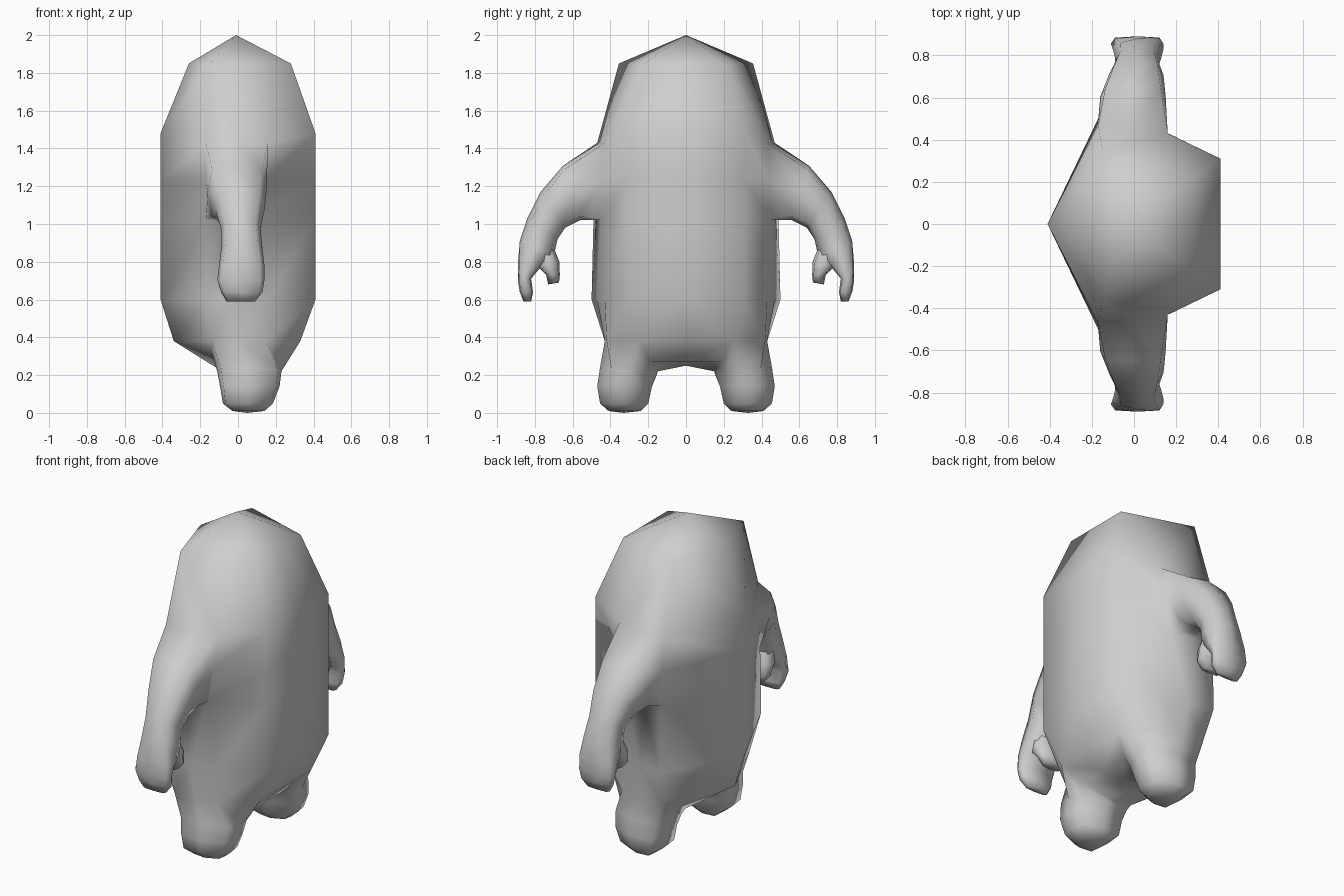
import bpy, bmesh

if "Cube" in bpy.data.objects:
    bpy.data.objects.remove(bpy.data.objects["Cube"])

skin = bpy.data.materials.new("plain grey")
skin.diffuse_color = (0.62, 0.62, 0.62, 1)
skin.use_nodes = True
skin.node_tree.nodes["Principled BSDF"].inputs["Base Color"].default_value = skin.diffuse_color

# Eight points round a limb: (x, outer/inner) starting at the rear outer corner
OCTAGON = [(-1, 1), (0, 1), (1, 1), (1, 0), (1, -1), (0, -1), (-1, -1), (-1, 0)]


def limb_ring(bm, outer, inner, x0, x1, c, nose=None):
    """Ring spanning outer to inner (y, z) and x0 to x1; c squares the corners, nose narrows the front."""
    ring = []
    for u, v in OCTAGON:
        if u and v:
            u, v = u * c, v * (nose if nose and u > 0 else c)
        t = (1 + v) / 2
        ring.append(bm.verts.new(((x0 + x1) / 2 + u * (x1 - x0) / 2,
                                  inner[0] + t * (outer[0] - inner[0]),
                                  inner[1] + t * (outer[1] - inner[1]))))
    return ring


def bridge(bm, a, b, closed=True):
    n = len(a)
    for i in range(n if closed else n - 1):
        j = (i + 1) % n
        bm.faces.new((a[i], a[j], b[j], b[i]))


def limb(bm, root, rings, tip=None):
    """Extend a limb from a root ring through the given sections and close the end."""
    loop = root
    for r in rings:
        nxt = limb_ring(bm, *r)
        bridge(bm, loop, nxt)
        loop = nxt
    if tip:
        t = bm.verts.new(tip)
        for i in range(8):
            bm.faces.new((loop[i], loop[(i + 1) % 8], t))
    else:
        bm.faces.new(loop)


def finish(name, bm):
    bmesh.ops.recalc_face_normals(bm, faces=bm.faces[:])
    for f in bm.faces:
        f.smooth = True
    me = bpy.data.meshes.new(name)
    bm.to_mesh(me)
    bm.free()
    me.materials.append(skin)
    ob = bpy.data.objects.new(name, me)
    bpy.context.collection.objects.link(ob)
    m = ob.modifiers.new("mirror", 'MIRROR')
    m.use_axis = (False, True, False)
    m.merge_threshold = 0.001


bm = bmesh.new()


def V(*p):
    return bm.verts.new(p)


def F(*v):
    bm.faces.new(v)


def body_row(back, side, mid, front, z, z_ends=None):
    """Half section: back, side, side centre, side front, front corner, front middle."""
    e = z_ends or z
    centre = ((side[0] + mid[0]) / 2, (side[1] + mid[1]) / 2 + 0.005)
    return [V(back, 0, e), V(*side, z), V(*centre, z), V(*mid, z),
            V(*front, e), V(front[0], 0, e)]


# Torso: half sections from hip to shoulder, leaving the arm socket open
rows = [
    body_row(-0.34, (-0.14, 0.43), (0.15, 0.42), (0.33, 0.25), 0.38),
    body_row(-0.41, (-0.17, 0.50), (0.16, 0.43), (0.41, 0.31), 0.60),
    body_row(-0.41, (-0.17, 0.49), (0.11, 0.45), (0.41, 0.31), 1.02),
    body_row(-0.41, (-0.17, 0.48), (0.14, 0.44), (0.41, 0.31), 1.23),
    body_row(-0.41, (-0.17, 0.47), (0.16, 0.43), (0.41, 0.31), 1.43, 1.48),
]
for k in range(4):
    a, b = rows[k], rows[k + 1]
    if k < 2:
        bridge(bm, a, b, closed=False)
    else:
        bridge(bm, a[:2], b[:2], closed=False)
        bridge(bm, a[3:], b[3:], closed=False)

# Domed head
K, S, C, M, Fr, N = rows[4]
hk, hs = V(-0.26, 0, 1.85), V(-0.15, 0.355, 1.85)
hf, hn, apex = V(0.28, 0.22, 1.85), V(0.28, 0, 1.85), V(-0.01, 0, 2.0)
for f in ((K, S, hs, hk), (S, C, hs), (C, M, hs), (M, hf, hs), (M, Fr, hf),
          (Fr, N, hn, hf), (hk, hs, apex), (hs, hf, apex), (hf, hn, apex)):
    F(*f)

# Underside between the legs
K, S, C, M, Fr, N = rows[0]
bf, bm_, bs = V(0.23, 0.19, 0.27), V(0.07, 0.15, 0.22), V(-0.10, 0.15, 0.23)
bf0, bm0, bs0 = V(0.23, 0, 0.27), V(0.07, 0, 0.25), V(-0.14, 0, 0.29)
q = V(-0.14, 0.28, 0.32)
for f in ((Fr, N, bf0, bf), (bf, bf0, bm0, bm_), (bm_, bm0, bs0, bs),
          (K, S, q), (K, q, bs), (K, bs, bs0)):
    F(*f)

# Stubby legs grown from the hip, square behind and narrow in front
limb(bm, [S, C, M, Fr, bf, bm_, bs, q], (
    ((0.455, 0.24), (0.155, 0.20), -0.11, 0.23, 0.88, 0.6),
    ((0.47, 0.14), (0.18, 0.14), -0.095, 0.22, 0.88, 0.6),
    ((0.455, 0.05), (0.20, 0.05), -0.08, 0.185, 0.9, 0.6),
    ((0.41, 0.01), (0.24, 0.01), -0.03, 0.14, 0.9, 0.6)), tip=(0.05, 0.33, 0.0))

# Curved arms grown from the shoulder, ending in mitten hands
t, m, b = rows[4], rows[3], rows[2]
limb(bm, [t[1], t[2], t[3], m[3], b[3], b[2], b[1], m[1]], (
    ((0.65, 1.31), (0.56, 1.02), -0.16, 0.15, 0.85),
    ((0.77, 1.17), (0.64, 0.98), -0.12, 0.14, 0.78),
    ((0.84, 1.03), (0.68, 0.92), -0.09, 0.12, 0.76),
    ((0.88, 0.91), (0.70, 0.83), -0.09, 0.13, 0.78),
    ((0.89, 0.79), (0.77, 0.77), -0.10, 0.14, 0.84),
    ((0.89, 0.70), (0.82, 0.71), -0.11, 0.14, 0.84),
    ((0.88, 0.64), (0.81, 0.64), -0.09, 0.13, 0.84),
    ((0.86, 0.59), (0.82, 0.59), -0.06, 0.09, 0.84)))
finish("body", bm)

# Thumbs
bm = bmesh.new()
root = limb_ring(bm, (0.82, 0.90), (0.71, 0.90), -0.07, 0.10, 0.76)
limb(bm, root, (
    ((0.79, 0.78), (0.67, 0.80), -0.095, 0.125, 0.8),
    ((0.74, 0.73), (0.668, 0.73), -0.09, 0.12, 0.8),
    ((0.73, 0.68), (0.672, 0.69), -0.05, 0.08, 0.8)))
finish("thumb", bm)
